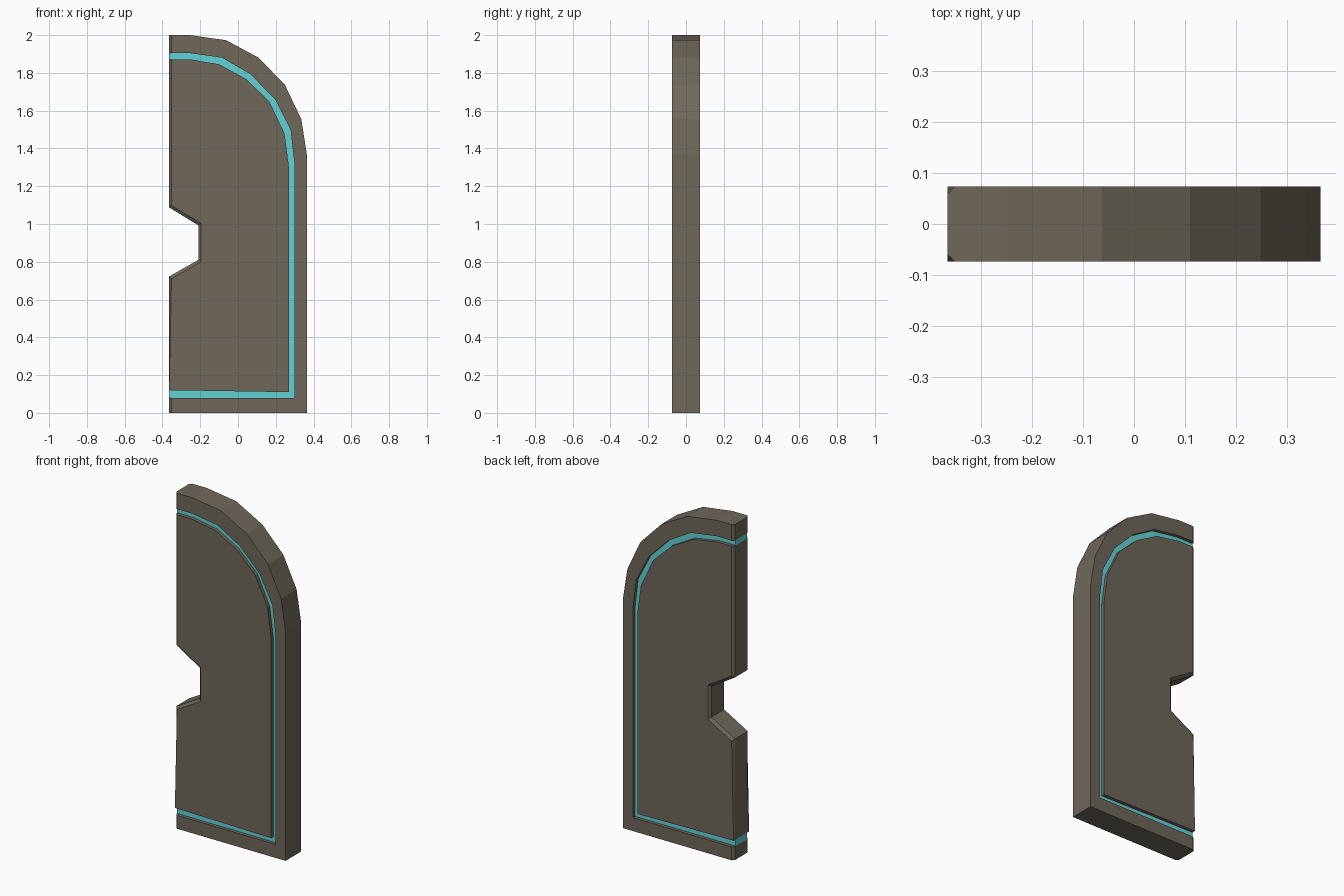
import bpy, bmesh

if "Cube" in bpy.data.objects:
    bpy.data.objects.remove(bpy.data.objects["Cube"])

HALF = 0.073    # half thickness of the door
CH = 0.013      # chamfer on the opening edge
GROOVE = 0.02   # groove depth
L = -0.365      # opening edge


def material(name, rgb):
    m = bpy.data.materials.new(name)
    m.diffuse_color = (*rgb, 1)
    m.use_nodes = True
    m.node_tree.nodes["Principled BSDF"].inputs["Base Color"].default_value = m.diffuse_color
    return m


stone = material("brown grey", (0.158, 0.136, 0.102))
cyan = material("glow cyan", (0.127, 0.65, 0.67))


def loft(name, layers, mat):
    """Solid from matching (x, z) outlines placed at increasing y."""
    bm = bmesh.new()
    rings = [[bm.verts.new((x, y, z)) for x, z in pts] for y, pts in layers]
    n = len(rings[0])
    for a, b in zip(rings, rings[1:]):
        for i in range(n):
            j = (i + 1) % n
            bm.faces.new((a[i], a[j], b[j], b[i]))
    bm.faces.new(rings[0])
    bm.faces.new(rings[-1][::-1])
    bmesh.ops.recalc_face_normals(bm, faces=bm.faces)
    me = bpy.data.meshes.new(name)
    bm.to_mesh(me)
    bm.free()
    me.materials.append(mat)
    ob = bpy.data.objects.new(name, me)
    bpy.context.collection.objects.link(ob)
    return ob


def chamfered(name, face, full, mat):
    loft(name, [(-HALF, face), (-HALF + CH, full), (HALF - CH, full), (HALF, face)], mat)


# outlines from lower left, round the arch, to upper left
outer = [(L, 0), (0.365, 0), (0.365, 1.365), (0.335, 1.555), (0.248, 1.737),
         (0.11, 1.88), (-0.063, 1.973), (-0.255, 2.0), (L, 2.0)]
groove_out = [(L, 0.08), (0.30, 0.08), (0.30, 1.315), (0.278, 1.50), (0.195, 1.662),
              (0.063, 1.795), (-0.083, 1.88), (-0.255, 1.905), (L, 1.905)]
groove_in = [(L, 0.12), (0.27, 0.11), (0.27, 1.30), (0.246, 1.48), (0.165, 1.65),
             (0.043, 1.767), (-0.098, 1.845), (-0.255, 1.872), (L, 1.872)]

# frame: arched border, chamfered at its two cut ends
frame = outer + groove_out[::-1]
frame_face = [(x + CH if x == L else x, z) for x, z in frame]
chamfered("door_frame", frame_face, frame, stone)

# inner panel with handle notch; chamfer fades out at the bottom corner
notch = [(L, 1.088), (-0.21, 0.993), (-0.21, 0.81), (L, 0.722)]
notch_face = [(L + CH, 1.098), (-0.195, 1.003), (-0.195, 0.80), (L + CH, 0.71)]
panel_face = groove_in[:-1] + [(L + CH, 1.872)] + notch_face
chamfered("door_panel", panel_face, groove_in + notch, stone)

# glowing strip sunk between frame and panel on both sides
strip = groove_out + groove_in[::-1]
loft("glow_strip", [(-HALF + GROOVE, strip), (HALF - GROOVE, strip)], cyan)
